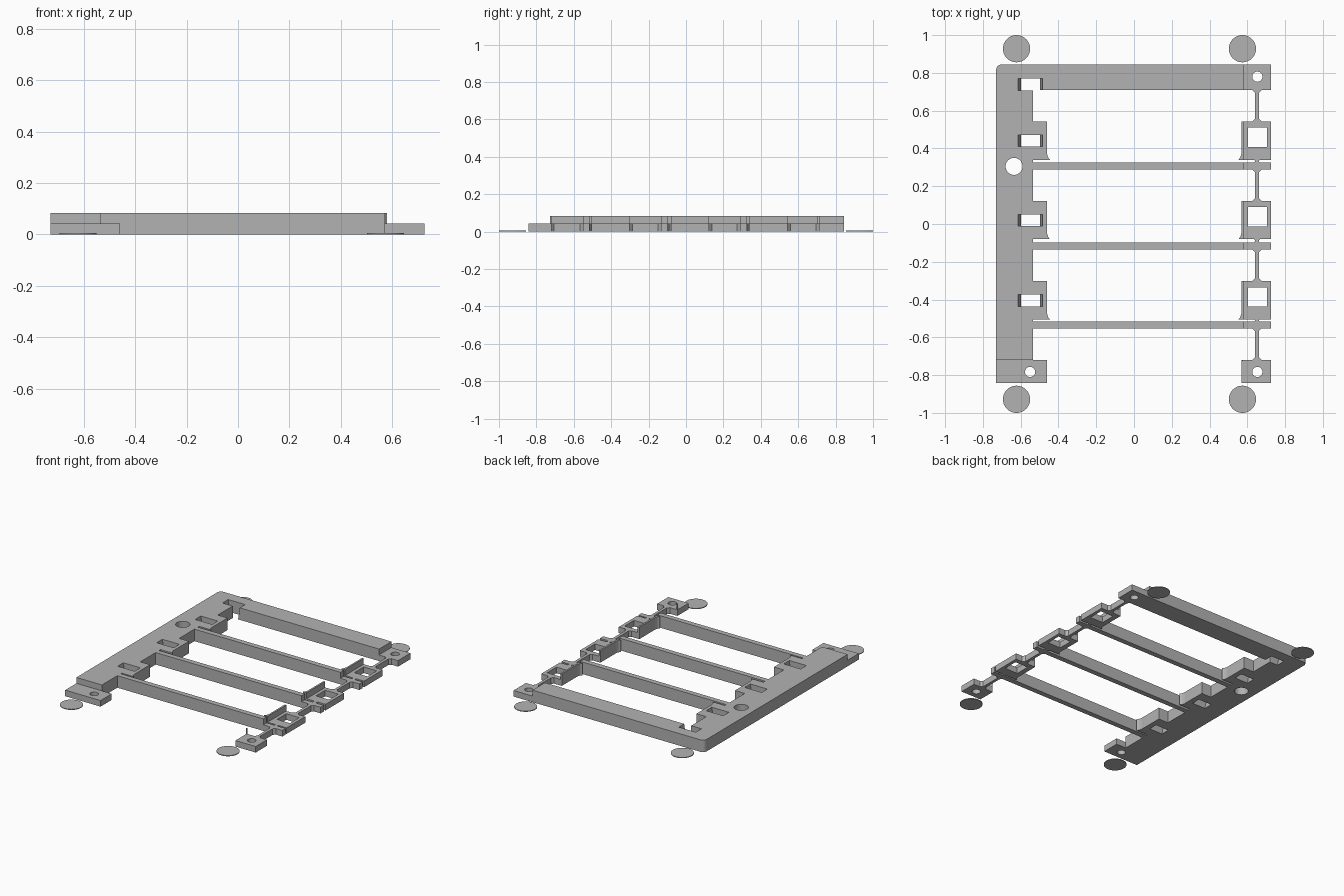
import bpy, bmesh, math

if "Cube" in bpy.data.objects:
    bpy.data.objects.remove(bpy.data.objects["Cube"])

grey = bpy.data.materials.new("plain grey")
grey.use_nodes = True
grey.diffuse_color = (0.45, 0.45, 0.45, 1)
grey.node_tree.nodes["Principled BSDF"].inputs["Base Color"].default_value = grey.diffuse_color

TALL, LOW = 0.083, 0.042          # heights of the two levels
TABS = (0.34, -0.08, -0.505)      # front edge of each tab and clip
BARS = (0.307, -0.116, -0.534)    # centre line of each cross bar
TAB_LEN, WALL_X, EDGE_X = 0.203, 0.58, 0.725


def loft(name, low, high, z0, z1):
    """Solid between two outlines with the same number of points."""
    bm = bmesh.new()
    a = [bm.verts.new((x, y, z0)) for x, y in low]
    b = [bm.verts.new((x, y, z1)) for x, y in high]
    bm.faces.new(a)
    bm.faces.new(b)
    for i in range(len(a)):
        j = (i + 1) % len(a)
        bm.faces.new((a[i], a[j], b[j], b[i]))
    bmesh.ops.recalc_face_normals(bm, faces=bm.faces)
    mesh = bpy.data.meshes.new(name)
    bm.to_mesh(mesh)
    bm.free()
    mesh.materials.append(grey)
    ob = bpy.data.objects.new(name, mesh)
    bpy.context.collection.objects.link(ob)
    return ob


def prism(name, pts, height, z0=0):
    return loft(name, pts, pts, z0, height)


def rect(x0, x1, y0, y1):
    return [(x0, y0), (x1, y0), (x1, y1), (x0, y1)]


def circle(x, y, r, n=32):
    return [(x + r * math.cos(math.tau * i / n), y + r * math.sin(math.tau * i / n)) for i in range(n)]


def cut(ob, cutter):
    mod = ob.modifiers.new("hole", 'BOOLEAN')
    mod.operation, mod.solver, mod.object = 'DIFFERENCE', 'EXACT', cutter
    bpy.context.view_layer.objects.active = ob
    bpy.ops.object.modifier_apply(modifier=mod.name)
    bpy.data.objects.remove(cutter)


def drill(ob, x, y, r):
    cut(ob, prism("hole_cutter", circle(x, y, r), 0.2, -0.1))


# Side rail with three flared tabs and the back bar in one outline
outline = [(-0.73, -0.72), (-0.46, -0.72), (-0.46, -0.71), (-0.535, -0.71)]
outline[1:3] = []
for y in reversed(TABS):
    top = y + TAB_LEN
    outline += [(-0.535, y), (-0.445, y), (-0.455, y + 0.012), (-0.46, y + 0.03), (-0.46, top), (-0.535, top)]
outline += [(-0.535, 0.71), (WALL_X, 0.71), (WALL_X, 0.845)]
outline += [(-0.70 + 0.03 * math.cos(a), 0.815 + 0.03 * math.sin(a))
            for a in (math.pi / 2 * (1 + i / 6) for i in range(7))]
outline.remove((-0.535, -0.71))
outline.insert(1, (-0.535, -0.72))
rail = prism("side_rail", outline, TALL)
drill(rail, -0.635, 0.305, 0.045)

# Slots with sloping ends along the rail
for y in [t + 0.1 for t in TABS] + [0.738]:
    y0, y1 = y - 0.031, y + 0.031
    cut(rail, loft("slot_cutter", rect(-0.598, -0.497, y0, y1),
                   rect(-0.614, -0.483, y0, y1), -0.002, TALL + 0.002))

# Low corner pads with screw holes
for name, x0, x1, y0, y1, hx, hy in (
        ("front_right_pad", -0.73, -0.46, -0.842, -0.72, -0.55, -0.783),
        ("front_left_pad", 0.57, EDGE_X, -0.842, -0.72, 0.653, -0.783),
        ("back_left_pad", WALL_X, EDGE_X, 0.71, 0.845, 0.653, 0.78)):
    drill(prism(name, rect(x0, x1, y0, y1), LOW), hx, hy, 0.027)
prism("pad_post", rect(0.57, 0.576, -0.726, -0.72), TALL, LOW)

# Cross bars, stepping down at the far end
for i, y in enumerate(BARS, 1):
    prism(f"cross_bar_{i}", rect(-0.535, WALL_X, y - 0.018, y + 0.018), TALL)
    prism(f"cross_bar_end_{i}", rect(WALL_X, EDGE_X, y - 0.018, y + 0.018), LOW)

# Clips with a square window and a flared upright wall
for i, y in enumerate(TABS, 1):
    top = y + TAB_LEN
    clip = prism(f"clip_{i}", rect(WALL_X, EDGE_X, y, top), LOW)
    cut(clip, prism("window_cutter", rect(0.603, 0.703, y + 0.068, y + 0.17), 0.2, -0.1))
    prism(f"clip_wall_{i}", [(WALL_X, y), (WALL_X, top), (0.568, top), (0.568, y + 0.03),
                             (0.563, y + 0.012), (0.553, y)], TALL)

# Thin links joining the clips, bars and pads, widened at the ends
stops = [(0.71, 0.71), (-0.72, -0.72)]
stops += [(y + TAB_LEN, y) for y in TABS] + [(y + 0.018, y - 0.018) for y in BARS]
stops.sort(reverse=True)
for i in range(len(stops) - 1):
    y1, y0 = stops[i][1], stops[i + 1][0]
    f = min(0.015, (y1 - y0) / 3)
    side = [(0.01 + f, y0), (0.01, y0 + f), (0.01, y1 - f), (0.01 + f, y1)]
    pts = [(0.651 + x, y) for x, y in side] + [(0.651 - x, y) for x, y in reversed(side)]
    prism(f"link_{i + 1}", pts, LOW)

# Thin round feet at the corners
for x in (-0.622, 0.574):
    for y in (-0.928, 0.928):
        prism("corner_disc", circle(x, y, 0.072, 48), 0.005)
